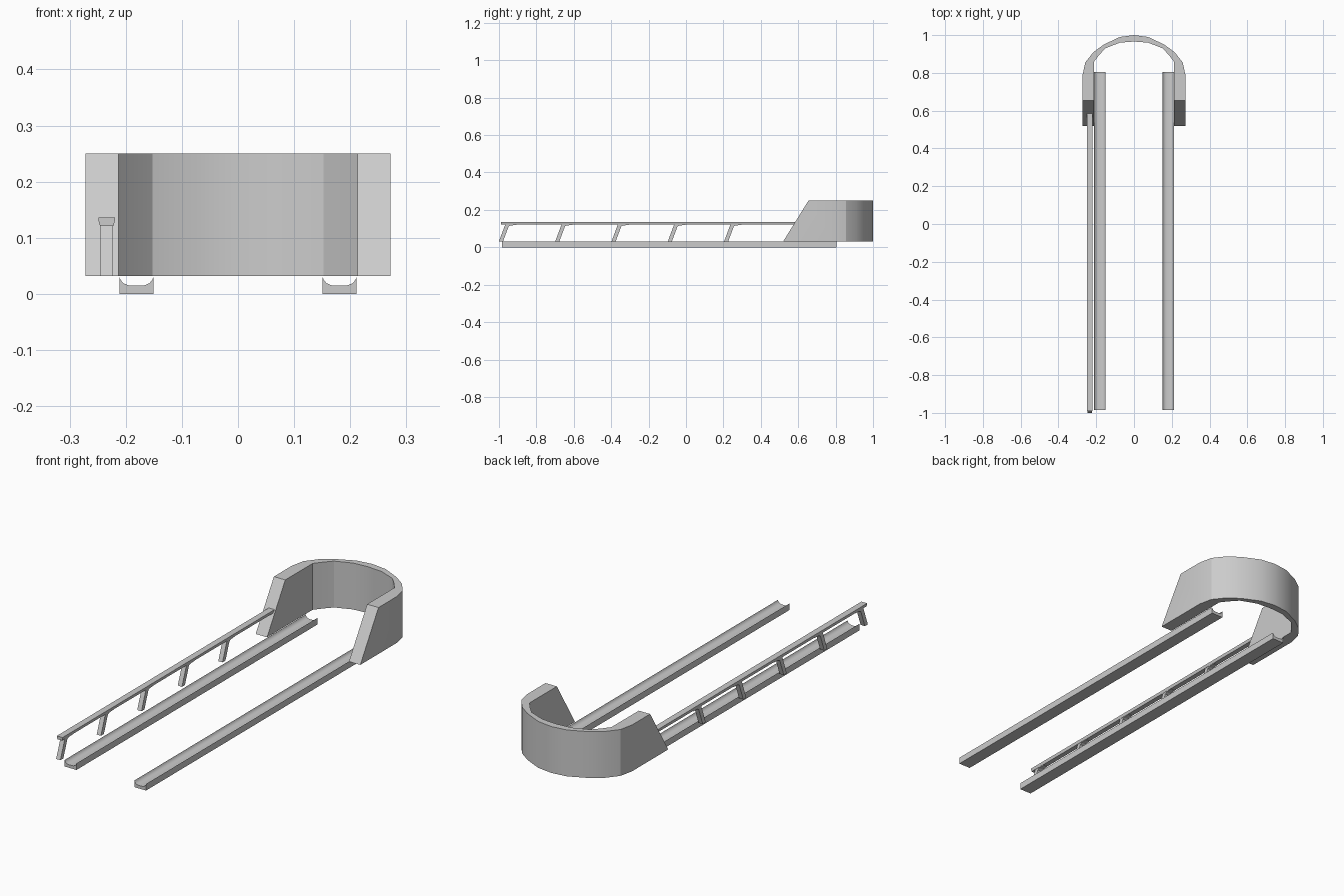
import bpy, bmesh

if "Cube" in bpy.data.objects:
    bpy.data.objects.remove(bpy.data.objects["Cube"])

def make(name, verts, faces, smooth=None):
    me = bpy.data.meshes.new(name)
    me.from_pydata(verts, [], faces)
    bm = bmesh.new()
    bm.from_mesh(me)
    bmesh.ops.recalc_face_normals(bm, faces=bm.faces)
    bm.to_mesh(me)
    bm.free()
    ob = bpy.data.objects.new(name, me)
    bpy.context.collection.objects.link(ob)
    if smooth:
        bpy.ops.object.select_all(action='DESELECT')
        ob.select_set(True)
        bpy.context.view_layer.objects.active = ob
        bpy.ops.object.shade_smooth_by_angle(angle=smooth)
    return ob

def loft(name, a, b, smooth=None):
    """Solid between two matching outlines."""
    n = len(a)
    faces = [(i, (i + 1) % n, n + (i + 1) % n, n + i) for i in range(n)]
    faces += [tuple(range(n)), tuple(range(n, 2 * n))]
    return make(name, a + b, faces, smooth)

# Gutters: concave channel profile run along y
R = 0.0305
dip = [(1, .031), (.93, .025), (.76, .019), (.5, .0155), (.25, .0145)]
top = dip + [(-x, z) for x, z in reversed(dip)]
profile = [(-1, 0), (1, 0)] + top
for side, label in ((-1, "left"), (1, "right")):
    ends = [[(side * 0.181 + x * R, y, z) for x, z in profile] for y in (-0.985, 0.805)]
    loft(label + "_gutter", *ends, smooth=0.6)

# End hood: horseshoe wall with sloped front ends
def mirror(half):
    return half + [(-x, y) for x, y in reversed(half) if x != 0]

outer = mirror([(-.272, None), (-.272, .79), (-.258, .855), (-.215, .91),
                (-.16, .95), (-.075, .99), (0, 1.0)])
inner = mirror([(-.213, None), (-.213, .80), (-.213, .858), (-.184, .895),
                (-.152, .93), (-.075, .96), (0, .966)])
verts = []
for ring in (outer, inner):
    for z, front in ((.032, .52), (.25, .655)):
        verts += [(x, front if y is None else y, z) for x, y in ring]
n = len(outer)
faces = []
for i in range(n - 1):
    for p, q in ((0, 1), (1, 3), (3, 2), (2, 0)):
        faces.append((p * n + i, p * n + i + 1, q * n + i + 1, q * n + i))
for i in (0, n - 1):
    faces.append((i, n + i, 3 * n + i, 2 * n + i))
make("end_hood", verts, faces, smooth=0.45)

# Handrail: bar with bevelled underside
bar = [(-.246, .121), (-.222, .121), (-.219, .132), (-.219, .136), (-.249, .136), (-.249, .132)]
loft("hand_rail", *[[(x, y, z) for x, z in bar] for y in (-0.99, 0.587)])

# Slanted posts, each with a small bracket under the rail
post = [(0, .032), (.022, .032), (.052, .112), (.062, .117), (.093, .119), (.093, .123), (.034, .123)]
for k in range(5):
    y0 = -1.0 + 0.301 * k
    loft("rail_post_%d" % (k + 1), *[[(x, y0 + y, z) for y, z in post] for x in (-.2455, -.2235)])
